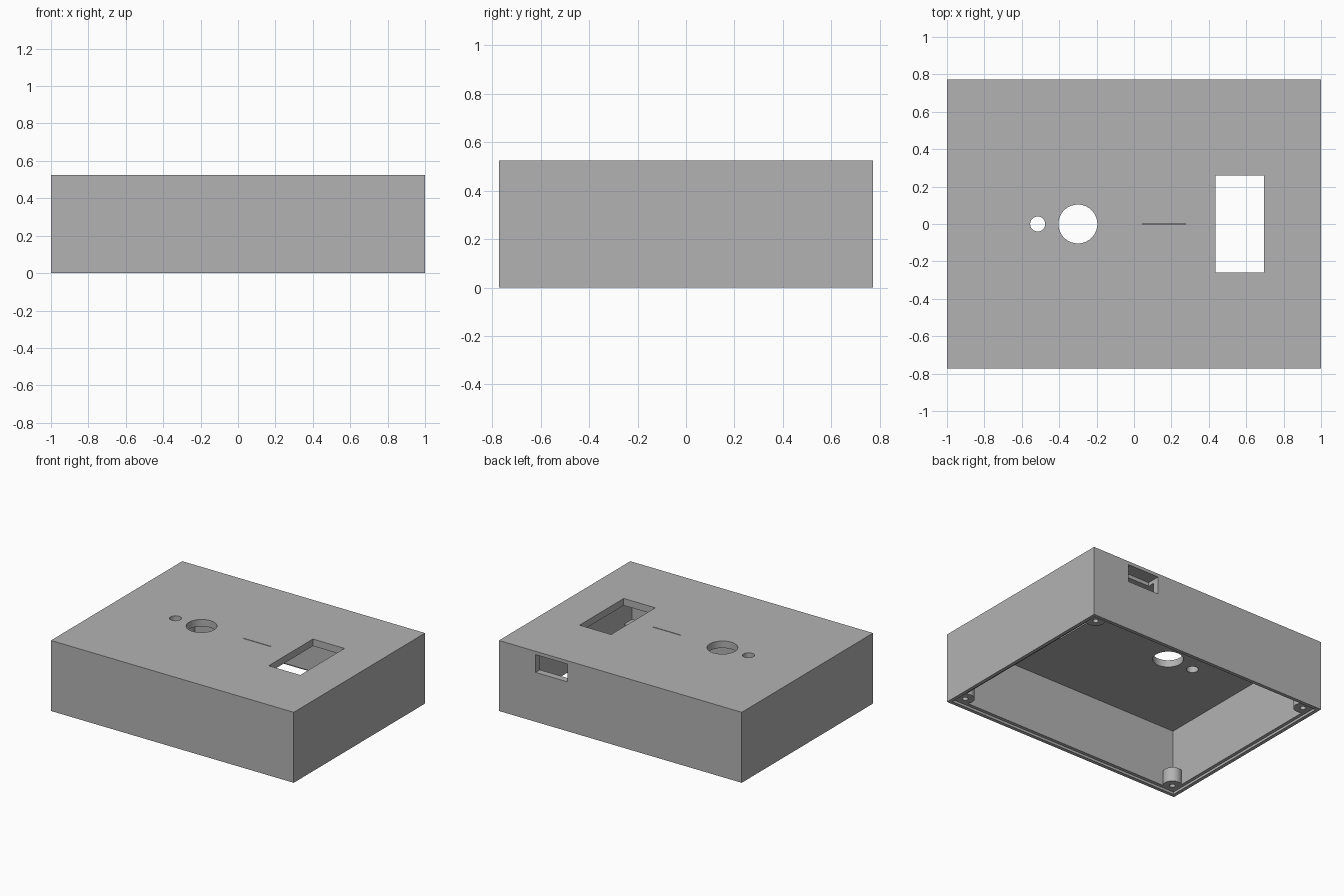
import bpy
import math

cube = bpy.data.objects.get("Cube")
if cube:
    bpy.data.objects.remove(cube, do_unlink=True)

# Overall dimensions
LENGTH, WIDTH, HEIGHT = 2.0, 1.545, 0.525
WALL, LIP = 0.05, 0.026
ROOF = HEIGHT - 0.052      # ceiling height
SHELF = 0.018              # depth of the lid recess

grey = bpy.data.materials.new("plain_grey")
grey.use_nodes = True
colour = (0.45, 0.45, 0.45, 1)
grey.diffuse_color = colour
grey.node_tree.nodes["Principled BSDF"].inputs["Base Color"].default_value = colour


def box(name, x0, x1, y0, y1, z0, z1):
    bpy.ops.mesh.primitive_cube_add(
        size=1, location=((x0 + x1) / 2, (y0 + y1) / 2, (z0 + z1) / 2))
    ob = bpy.context.object
    ob.name = name
    ob.scale = (x1 - x0, y1 - y0, z1 - z0)
    bpy.ops.object.transform_apply(location=True, scale=True)
    ob.data.materials.append(grey)
    return ob


def inset_box(name, inset, z0, z1):
    x, y = LENGTH / 2 - inset, WIDTH / 2 - inset
    return box(name, -x, x, -y, y, z0, z1)


def cylinder(name, x, y, radius, z0, z1, sides=48):
    bpy.ops.mesh.primitive_cylinder_add(
        vertices=sides, radius=radius, depth=z1 - z0, location=(x, y, (z0 + z1) / 2))
    ob = bpy.context.object
    ob.name = name
    ob.data.materials.append(grey)
    return ob


def combine(target, tool, operation):
    """Apply a boolean and discard the helper."""
    tool.hide_render = True
    mod = target.modifiers.new("shape", 'BOOLEAN')
    mod.operation = operation
    mod.solver = 'EXACT'
    mod.object = tool
    bpy.context.view_layer.objects.active = target
    bpy.ops.object.modifier_apply(modifier=mod.name)
    bpy.data.objects.remove(tool, do_unlink=True)


# Open-bottomed shell with a recess for a lid
case = inset_box("enclosure_shell", 0, 0, HEIGHT)
combine(case, inset_box("cavity", WALL, -0.1, ROOF), 'DIFFERENCE')

# Short screw posts in the four corners, each with a pilot hole
for sx in (-1, 1):
    for sy in (-1, 1):
        x, y = sx * (LENGTH / 2 - 0.087), sy * (WIDTH / 2 - 0.087)
        combine(case, cylinder("post", x, y, 0.065, 0.01, 0.125), 'UNION')
        combine(case, cylinder("pilot", x, y, 0.02, -0.1, 0.11, 24), 'DIFFERENCE')

combine(case, inset_box("lid_recess", LIP, -0.1, SHELF), 'DIFFERENCE')

# Openings in the top, the back port and the fine groove
cutters = [
    cylinder("small_hole", -0.515, 0, 0.04, 0.4, 0.6),
    cylinder("large_hole", -0.3, 0, 0.104, 0.4, 0.6, 64),
    box("window", 0.435, 0.695, -0.26, 0.26, 0.4, 0.6),
    box("back_port", 0.435, 0.698, WIDTH / 2 - 0.1, WIDTH / 2 + 0.1, 0.368, 0.5),
    box("groove", 0.045, 0.275, -0.003, 0.003, HEIGHT - 0.026, 0.6),
]
for cutter in cutters:
    combine(case, cutter, 'DIFFERENCE')

bpy.ops.object.select_all(action='DESELECT')
case.select_set(True)
bpy.context.view_layer.objects.active = case
bpy.ops.object.shade_smooth_by_angle(angle=math.radians(30))
